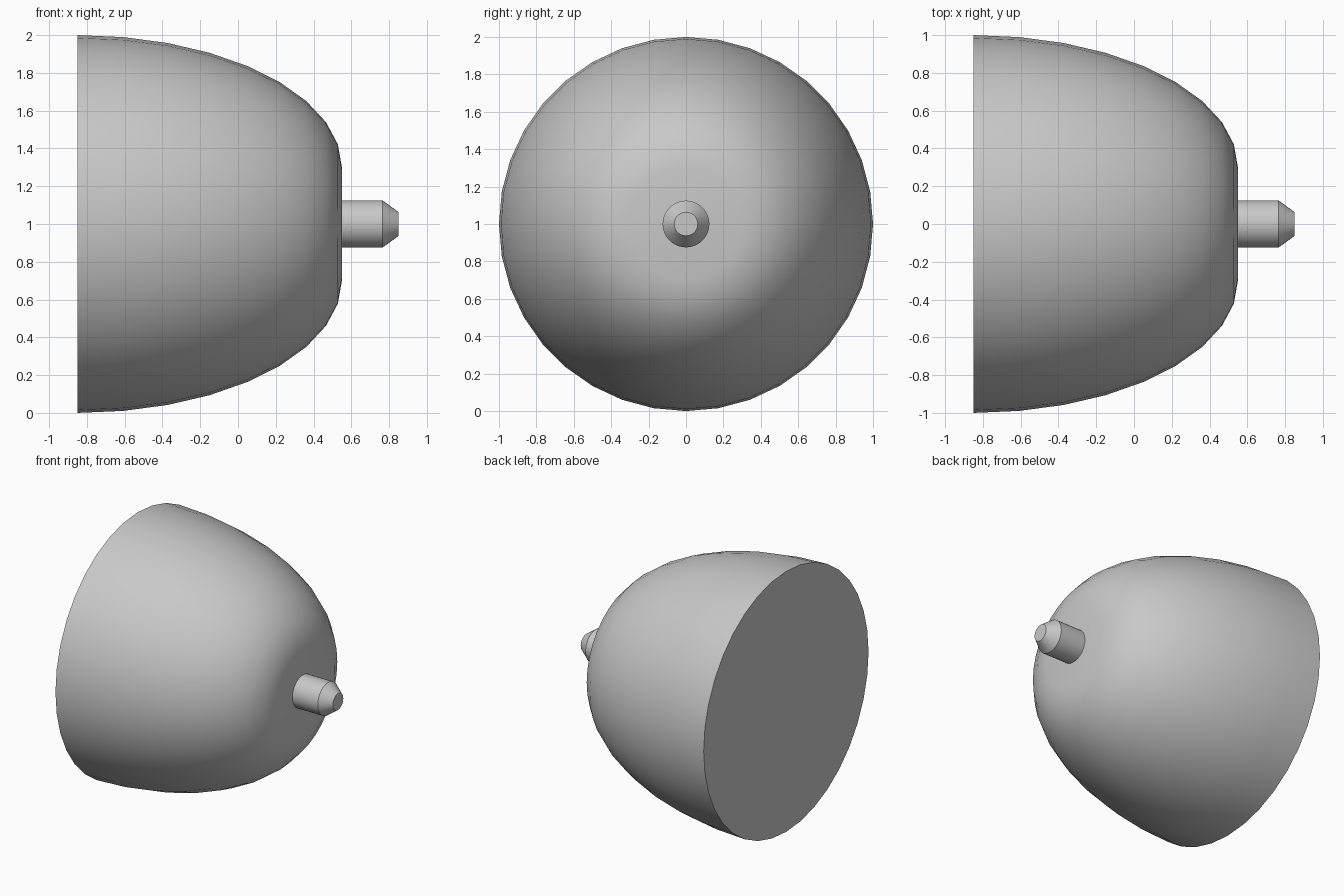
import bpy, bmesh
from math import sin, cos, pi, radians

cube = bpy.data.objects.get("Cube")
if cube:
    bpy.data.objects.remove(cube, do_unlink=True)

SEGMENTS = 36
AXIS_HEIGHT = 1.0

grey = bpy.data.materials.new("plain_grey")
grey.use_nodes = True
colour = (0.58, 0.58, 0.58, 1)
grey.diffuse_color = colour
grey.node_tree.nodes["Principled BSDF"].inputs["Base Color"].default_value = colour


def lathe(name, profile):
    """Revolve (x, radius) points about the x axis and cap both ends."""
    bm = bmesh.new()
    rings = []
    for x, r in profile:
        rings.append([bm.verts.new((x, r * sin(2 * pi * i / SEGMENTS),
                                    r * cos(2 * pi * i / SEGMENTS)))
                      for i in range(SEGMENTS)])
    for a, b in zip(rings, rings[1:]):
        for i in range(SEGMENTS):
            j = (i + 1) % SEGMENTS
            bm.faces.new((a[i], a[j], b[j], b[i]))
    bm.faces.new(rings[0])
    bm.faces.new(rings[-1])
    bmesh.ops.recalc_face_normals(bm, faces=bm.faces)
    mesh = bpy.data.meshes.new(name)
    bm.to_mesh(mesh)
    bm.free()
    mesh.materials.append(grey)
    obj = bpy.data.objects.new(name, mesh)
    obj.location.z = AXIS_HEIGHT
    bpy.context.collection.objects.link(obj)
    bpy.ops.object.select_all(action='DESELECT')
    obj.select_set(True)
    bpy.context.view_layer.objects.active = obj
    bpy.ops.object.shade_smooth_by_angle(angle=radians(30))
    return obj


# Rounded dome: quarter-ellipse flank running into a flat nose
BACK, LENGTH, NOSE = -0.85, 1.4, 0.3
flank = [(BACK + LENGTH * sin(radians(t)), NOSE + (1 - NOSE) * cos(radians(t)))
         for t in range(0, 91, 10)]
lathe("dome", flank)

# Short pin with a chamfered tip
lathe("pin", [(0.54, 0.125), (0.765, 0.125), (0.85, 0.063)])
